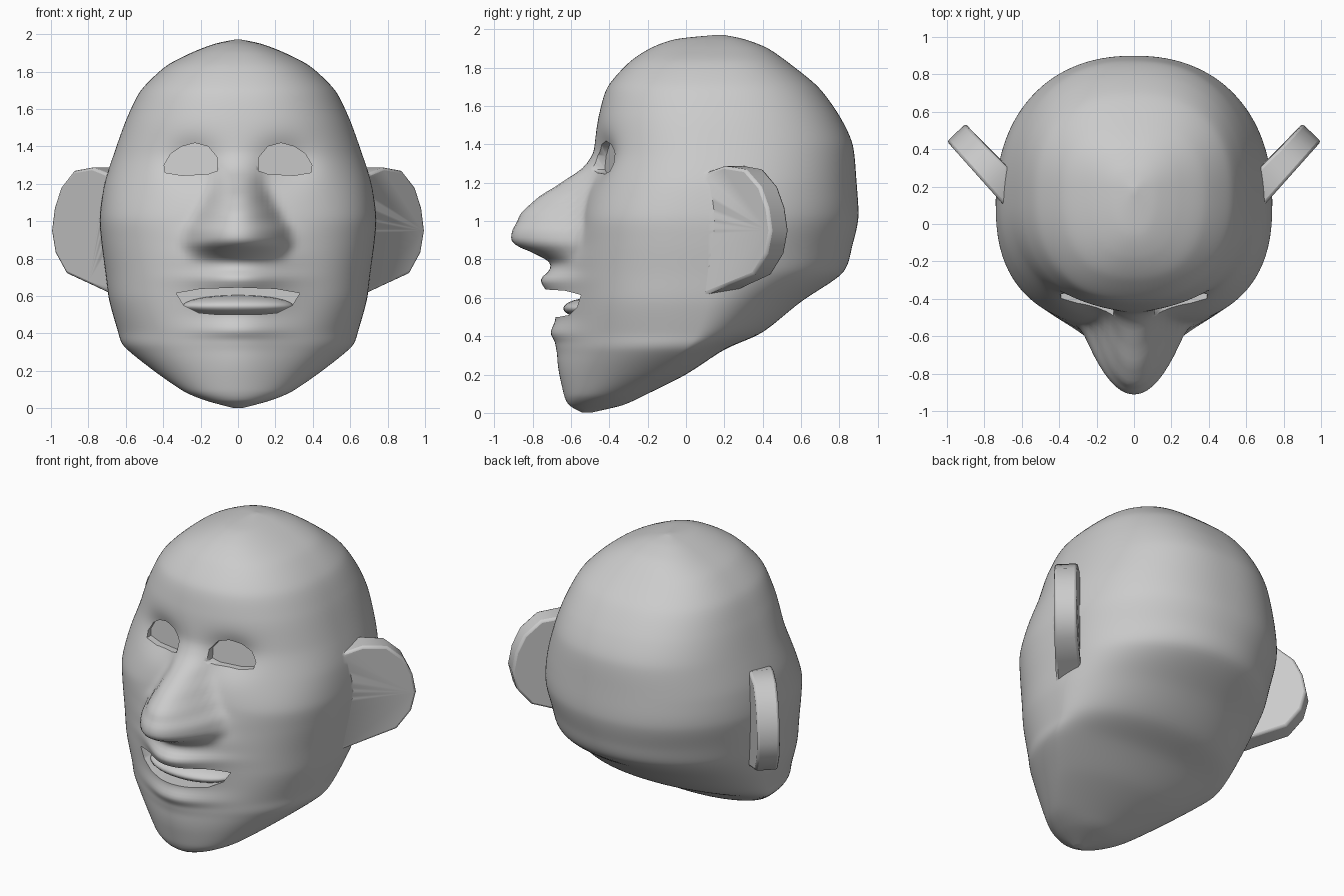
import bpy, bmesh, math

if "Cube" in bpy.data.objects:
    bpy.data.objects.remove(bpy.data.objects["Cube"])


def smooth(ob, angle=40):
    bpy.ops.object.select_all(action='DESELECT')
    ob.select_set(True)
    bpy.context.view_layer.objects.active = ob
    bpy.ops.object.shade_smooth_by_angle(angle=math.radians(angle))


def make(name, verts, faces, angle=40, relax=0):
    me = bpy.data.meshes.new(name)
    me.from_pydata(verts, [], faces)
    bm = bmesh.new()
    bm.from_mesh(me)
    bmesh.ops.recalc_face_normals(bm, faces=bm.faces)
    for _ in range(relax):
        bmesh.ops.smooth_vert(bm, verts=bm.verts, factor=.5,
                              use_axis_x=True, use_axis_y=True, use_axis_z=True)
    bm.to_mesh(me)
    bm.free()
    ob = bpy.data.objects.new(name, me)
    bpy.context.collection.objects.link(ob)
    smooth(ob, angle)
    return ob


def prism(name, outline, front, back, angle=40):
    """Outline in x/z; front and back map (x, z) to a 3D point."""
    n = len(outline)
    verts = [front(x, z) for x, z in outline] + [back(x, z) for x, z in outline]
    faces = [list(range(n)), list(range(n, 2 * n))]
    faces += [(i, (i + 1) % n, n + (i + 1) % n, n + i) for i in range(n)]
    return make(name, verts, faces, angle)


def combine(target, other, operation):
    mod = target.modifiers.new("combine", 'BOOLEAN')
    mod.operation, mod.object, mod.solver = operation, other, 'EXACT'
    bpy.context.view_layer.objects.active = target
    bpy.ops.object.modifier_apply(modifier=mod.name)
    bpy.data.objects.remove(other, do_unlink=True)


def lookup(table, z):
    if z <= table[0][0]:
        return table[0][1]
    for (a, va), (b, vb) in zip(table, table[1:]):
        if z <= b:
            t = (z - a) / (b - a)
            t = 0.5 * t + 0.5 * t * t * (3 - 2 * t)
            return va + (vb - va) * t
    return table[-1][1]


def spline(p, t):
    """Tightened Catmull-Rom interpolation."""
    a, b, c, d = p
    curve = 0.5 * (2 * b + (c - a) * t + (2 * a - 5 * b + 4 * c - d) * t * t
                   + (3 * b - a - 3 * c + d) * t ** 3)
    return .7 * curve + .3 * (b + (c - b) * t)


# Skull sections: height, half width, front y, back y, y of widest point
ROWS = [(0, .02, -.53, -.50, -.52), (.04, .17, -.60, -.33, -.46),
        (.09, .29, -.62, -.22, -.38), (.20, .45, -.62, .0, -.19),
        (.33, .61, -.61, .20, -.01), (.42, .645, -.60, .40, .06),
        (.58, .69, -.575, .60, .10), (.73, .71, -.57, .82, .12),
        (.88, .73, -.56, .87, .12), (1.02, .74, -.55, .90, .12),
        (1.2, .715, -.51, .89, .12), (1.4, .65, -.48, .87, .12),
        (1.55, .595, -.455, .80, .13), (1.7, .52, -.41, .69, .15),
        (1.83, .385, -.295, .53, .17), (1.905, .24, -.18, .42, .18),
        (1.95, .12, -.05, .30, .18), (1.972, .01, .17, .19, .18)]
FRONT_POWER = [(.1, 2.0), (.3, 2.1), (.6, 2.5), (1.0, 2.55), (1.35, 2.15), (1.6, 2.25), (1.85, 2.4)]
BACK_POWER = [(.3, 2.0), (.8, 2.05), (1.1, 2.25), (1.6, 2.4)]
# Muzzle and lip relief, nose height and nose half width by z
MUZZLE = [(.05, .01), (.3, .06), (.36, .075), (.42, .11), (.49, .09), (.62, .15),
          (.70, .2), (.74, .14), (.80, .14), (.9, .07), (1.0, 0)]
NOSE = [(.79, 0), (.84, .13), (.87, .25), (.90, .29), (.97, .33), (1.03, .33),
        (1.12, .26), (1.2, .15), (1.28, .04), (1.36, 0)]
NOSE_W = [(.82, .26), (.88, .28), (.95, .27), (1.03, .215), (1.12, .165), (1.2, .13)]

SEG, SUB = 168, 8
levels = []
for i in range(len(ROWS) - 1):
    p = [ROWS[max(0, min(len(ROWS) - 1, i + k))] for k in (-1, 0, 1, 2)]
    levels += [[spline(c, s / SUB) for c in zip(*p)] for s in range(SUB)]
levels.append(list(ROWS[-1]))

verts, faces = [], []
for z, w, yf, yb, yc in levels:
    for k in range(SEG):
        a = 2 * math.pi * k / SEG
        sx, cy = math.sin(a), -math.cos(a)
        power = 2 / lookup(FRONT_POWER if cy < 0 else BACK_POWER, z)
        x = w * math.copysign(abs(sx) ** (2 / 2.2), sx)
        depth = (yb - yc) if cy > 0 else (yc - yf)
        side = max(0, 1 - (abs(x) / w) ** (2 / power)) ** (power / 2)
        y = yc + depth * math.copysign(side, cy)
        if cy < 0:
            y -= lookup(MUZZLE, z) * math.exp(-(x / .23) ** 2)
            u = abs(x) / lookup(NOSE_W, z)
            if u < 1:
                y -= lookup(NOSE, z) * (1 - u * u) ** .85
            # eye hollows
            y += .065 * math.exp(-((abs(x) - .25) / .15) ** 2 - ((z - 1.32) / .11) ** 2)
        verts.append((x, y, max(z, 0)))
for j in range(len(levels) - 1):
    for k in range(SEG):
        m = (k + 1) % SEG
        faces.append((j * SEG + k, j * SEG + m, (j + 1) * SEG + m, (j + 1) * SEG + k))
faces.append(list(range(SEG)))
faces.append(list(range((len(levels) - 1) * SEG, len(levels) * SEG)))
head = make("head", verts, faces, 50, relax=3)

# Ears: thick angled slabs with softened rims, fused to the head
ear = [(.66, 1.23), (.71, 1.26), (.78, 1.288), (.88, 1.27), (.95, 1.18), (.985, 1.07),
       (1.0, .95), (.98, .83), (.92, .72), (.8, .665), (.66, .6)]
for s in (1, -1):
    ob = prism("ear", [(s * x, z) for x, z in ear],
               lambda x, z: (x, .15 + 1.12 * (abs(x) - .74), z),
               lambda x, z: (x - math.copysign(.1, x), .245 + 1.12 * (abs(x) - .74)
                             + .15 * max(0, .9 - abs(x)), z))
    bev = ob.modifiers.new("soft_edges", 'BEVEL')
    bev.width, bev.segments, bev.limit_method = .015, 2, 'ANGLE'
    bev.angle_limit = math.radians(50)
    bpy.ops.object.modifier_apply(modifier=bev.name)
    combine(head, ob, 'UNION')

# Mouth opening
half_mouth = [(.33, .615), (.29, .55), (.21, .51), (.1, .5)]
mouth = half_mouth + [(-x, z) for x, z in reversed(half_mouth)] + [(-.2, .638), (0, .645), (.2, .638)]
combine(head, prism("mouth_cutter", mouth, lambda x, z: (x, -1, z),
                    lambda x, z: (x, -.47, z)), 'DIFFERENCE')

# Shallow eye sockets with flat eye surfaces
eye = [(.11, 1.27), (.16, 1.252), (.3, 1.245), (.39, 1.26), (.395, 1.3),
       (.36, 1.36), (.3, 1.4), (.23, 1.418), (.16, 1.4), (.11, 1.34)]
for s in (1, -1):
    combine(head, prism("eye_cutter", [(s * x, z) for x, z in eye],
                        lambda x, z: (x, -.9, z),
                        lambda x, z: (x, -.42 + .25 * (abs(x) - .1) + .1 * (z - 1.33), z)),
            'DIFFERENCE')
smooth(head, 55)

# Tongue and lower teeth mass inside the mouth
bpy.ops.mesh.primitive_uv_sphere_add(segments=32, ring_count=16, location=(0, -.45, .545))
tongue = bpy.context.object
tongue.name = "tongue"
tongue.scale = (.3, .19, .06)
smooth(tongue, 60)
